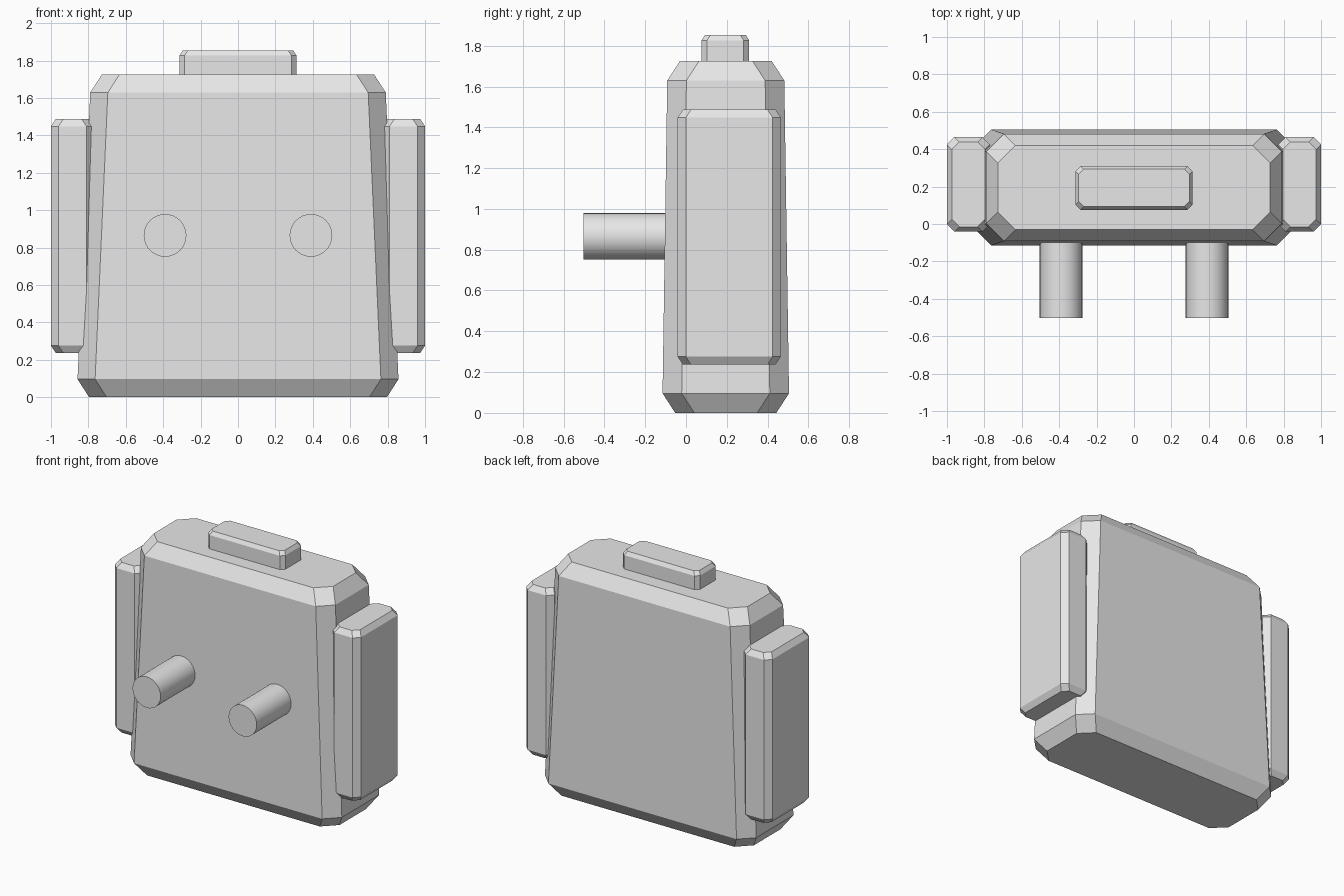
import bpy, bmesh, math

cube = bpy.data.objects.get("Cube")
if cube:
    bpy.data.objects.remove(cube, do_unlink=True)

grey = bpy.data.materials.new("light_grey")
grey.use_nodes = True
grey.diffuse_color = (0.8, 0.8, 0.8, 1)
grey.node_tree.nodes["Principled BSDF"].inputs["Base Color"].default_value = (0.8, 0.8, 0.8, 1)


def finish(name, bm):
    bmesh.ops.recalc_face_normals(bm, faces=bm.faces)
    mesh = bpy.data.meshes.new(name)
    bm.to_mesh(mesh)
    bm.free()
    mesh.materials.append(grey)
    ob = bpy.data.objects.new(name, mesh)
    bpy.context.collection.objects.link(ob)
    return ob


def ring(bm, cx, cy, z, hx, hy, cut):
    """Rectangle with its four corners cut off."""
    a, b = hx - cut, hy - cut
    outline = [(a, -hy), (hx, -b), (hx, b), (a, hy),
               (-a, hy), (-hx, b), (-hx, -b), (-a, -hy)]
    return [bm.verts.new((cx + x, cy + y, z)) for x, y in outline]


def chamfered_block(name, cx, cy, low, high, rise, inset, cut):
    """Tapered block; low and high are (z, half width, half depth)."""
    bm = bmesh.new()
    levels = [(low[0], low[1] - inset, low[2] - inset),
              (low[0] + rise, low[1], low[2]),
              (high[0] - rise, high[1], high[2]),
              (high[0], high[1] - inset, high[2] - inset)]
    rings = [ring(bm, cx, cy, z, hx, hy, cut) for z, hx, hy in levels]
    for lower, upper in zip(rings, rings[1:]):
        for i in range(8):
            j = (i + 1) % 8
            bm.faces.new((lower[i], lower[j], upper[j], upper[i]))
    bm.faces.new(rings[0])
    bm.faces.new(rings[-1])
    return finish(name, bm)


def peg(name, x, z, radius, y_front, y_back):
    bm = bmesh.new()
    bmesh.ops.create_cone(bm, cap_ends=True, segments=32, radius1=radius,
                          radius2=radius, depth=y_back - y_front)
    for v in bm.verts:
        px, py, pz = v.co
        v.co = (x + px, (y_front + y_back) / 2 + pz, z + py)
    ob = finish(name, bm)
    bpy.ops.object.select_all(action='DESELECT')
    ob.select_set(True)
    bpy.context.view_layer.objects.active = ob
    bpy.ops.object.shade_smooth_by_angle(angle=math.radians(40))


# Main body and the raised top cap
chamfered_block("body", 0, 0.195, (0, 0.858, 0.31), (1.725, 0.79, 0.287), 0.096, 0.062, 0.094)
chamfered_block("top_cap", 0, 0.193, (1.6, 0.313, 0.117), (1.853, 0.313, 0.117), 0.027, 0.017, 0.027)

# Mirrored side pods and front pegs
for side, s in (("left", 1), ("right", -1)):
    chamfered_block(side + "_side_pod", s * 0.885, 0.212,
                    (0.237, 0.115, 0.253), (1.487, 0.115, 0.253), 0.039, 0.026, 0.04)
    peg(side + "_front_peg", s * 0.39, 0.865, 0.114, -0.503, 0.05)
